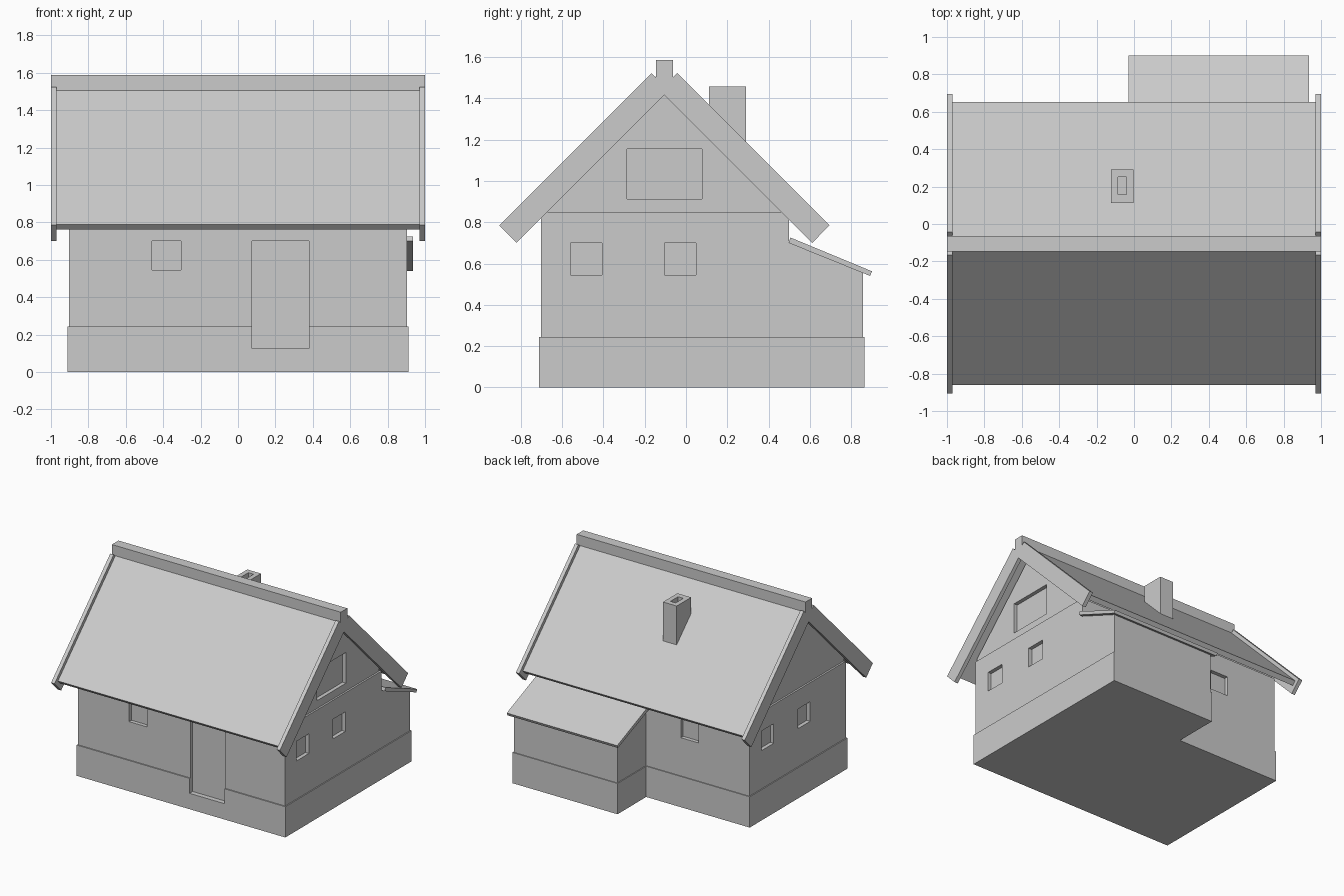
import bpy, bmesh
from mathutils import Vector

if "Cube" in bpy.data.objects:
    bpy.data.objects.remove(bpy.data.objects["Cube"])

MID = -0.105  # y of the ridge line


def finish(name, bm):
    bmesh.ops.recalc_face_normals(bm, faces=bm.faces)
    mesh = bpy.data.meshes.new(name)
    bm.to_mesh(mesh)
    bm.free()
    ob = bpy.data.objects.new(name, mesh)
    bpy.context.collection.objects.link(ob)
    return ob


def sweep(bm, points, offset):
    """Extrude a closed outline along an offset vector."""
    face = bm.faces.new([bm.verts.new(p) for p in points])
    res = bmesh.ops.extrude_face_region(bm, geom=[face], use_keep_orig=True)
    verts = [g for g in res["geom"] if isinstance(g, bmesh.types.BMVert)]
    bmesh.ops.translate(bm, verts=verts, vec=Vector(offset))


def prism_x(name, profile, x0, x1):
    """Side profile in (y, z) extruded along x."""
    bm = bmesh.new()
    sweep(bm, [(x0, y, z) for y, z in profile], (x1 - x0, 0, 0))
    return finish(name, bm)


def plan(name, outline, z0, z1):
    """Floor plan in (x, y) extruded upwards."""
    bm = bmesh.new()
    sweep(bm, [(x, y, z0) for x, y in outline], (0, 0, z1 - z0))
    return finish(name, bm)


def rect(x0, x1, y0, y1):
    return [(x0, y0), (x1, y0), (x1, y1), (x0, y1)]


def mirrored(half):
    """Complete a half profile across the ridge line."""
    return half + [(2 * MID - y, z) for y, z in reversed(half) if abs(y - MID) > 1e-6]


def recess(ob, name, x0, x1, y0, y1, z0, z1):
    """Cut a box-shaped recess into a part."""
    cutter = plan(name, rect(x0, x1, y0, y1), z0, z1)
    cutter.hide_render = True
    mod = ob.modifiers.new(name, 'BOOLEAN')
    mod.operation = 'DIFFERENCE'
    mod.object = cutter
    bpy.context.view_layer.objects.active = ob
    bpy.ops.object.modifier_apply(modifier=mod.name)
    bpy.data.objects.remove(cutter)


# stone plinth, following the L-shaped plan
plinth = plan("plinth", [(-0.912, -0.712), (0.912, -0.712), (0.912, 0.865),
                         (-0.007, 0.865), (-0.007, 0.507), (-0.912, 0.507)], 0, 0.243)

# main walls
walls = plan("walls", rect(-0.904, 0.904, -0.703, 0.5), 0.243, 0.85)

# rear annex with sloping top and lean-to roof
prism_x("annex", [(0.5, 0.243), (0.858, 0.243), (0.858, 0.555), (0.5, 0.703)], 0.0, 0.904)
prism_x("annex_roof", [(0.497, 0.70), (0.892, 0.54), (0.902, 0.562), (0.506, 0.726)],
        -0.03, 0.935)

# gable wall, filling the attic
gable = prism_x("gable", mirrored([(-0.70, 0.85), (-0.70, 0.88), (MID, 1.475)]), -0.89, 0.89)

# door and window recesses
DEPTH = 0.03
for part in (plinth, walls):
    recess(part, "door_cut", 0.075, 0.38, -0.8, -0.703 + DEPTH, 0.125, 0.70)
Z0, Z1 = 0.545, 0.70
recess(walls, "front_window_cut", -0.46, -0.305, -0.8, -0.703 + DEPTH, Z0, Z1)
recess(walls, "back_window_cut", -0.46, -0.305, 0.5 - DEPTH, 0.6, Z0, Z1)
for y in (-0.483, -0.028):
    recess(walls, "right_window_cut", 0.904 - DEPTH, 1.0, y - 0.077, y + 0.077, Z0, Z1)
    yl = 2 * MID - y
    recess(walls, "left_window_cut", -1.0, -0.904 + DEPTH, yl - 0.077, yl + 0.077, Z0, Z1)
recess(gable, "gable_window_cut", 0.89 - DEPTH, 1.0, -0.285, 0.077, 0.912, 1.155)

# roof slopes
prism_x("roof", mirrored([(-0.835, 0.762), (-0.862, 0.79), (MID, 1.547)])
        + [(MID, 1.492)], -0.972, 0.972)

# barge boards on both gable ends
for name, x in (("left_barge_board", -1.0), ("right_barge_board", 0.97)):
    prism_x(name, mirrored([(-0.822, 0.70), (-0.905, 0.785), (-0.167, 1.523), (-0.147, 1.503)])
            + [(MID, 1.417)], x, x + 0.03)

# ridge beam
prism_x("ridge", rect(MID - 0.041, MID + 0.041, 1.497, 1.587), -1.0, 1.0)

# chimney with flue
chimney = plan("chimney", rect(-0.123, -0.003, 0.112, 0.292), 1.08, 1.457)
recess(chimney, "flue_cut", -0.086, -0.04, 0.157, 0.252, 1.36, 1.6)
